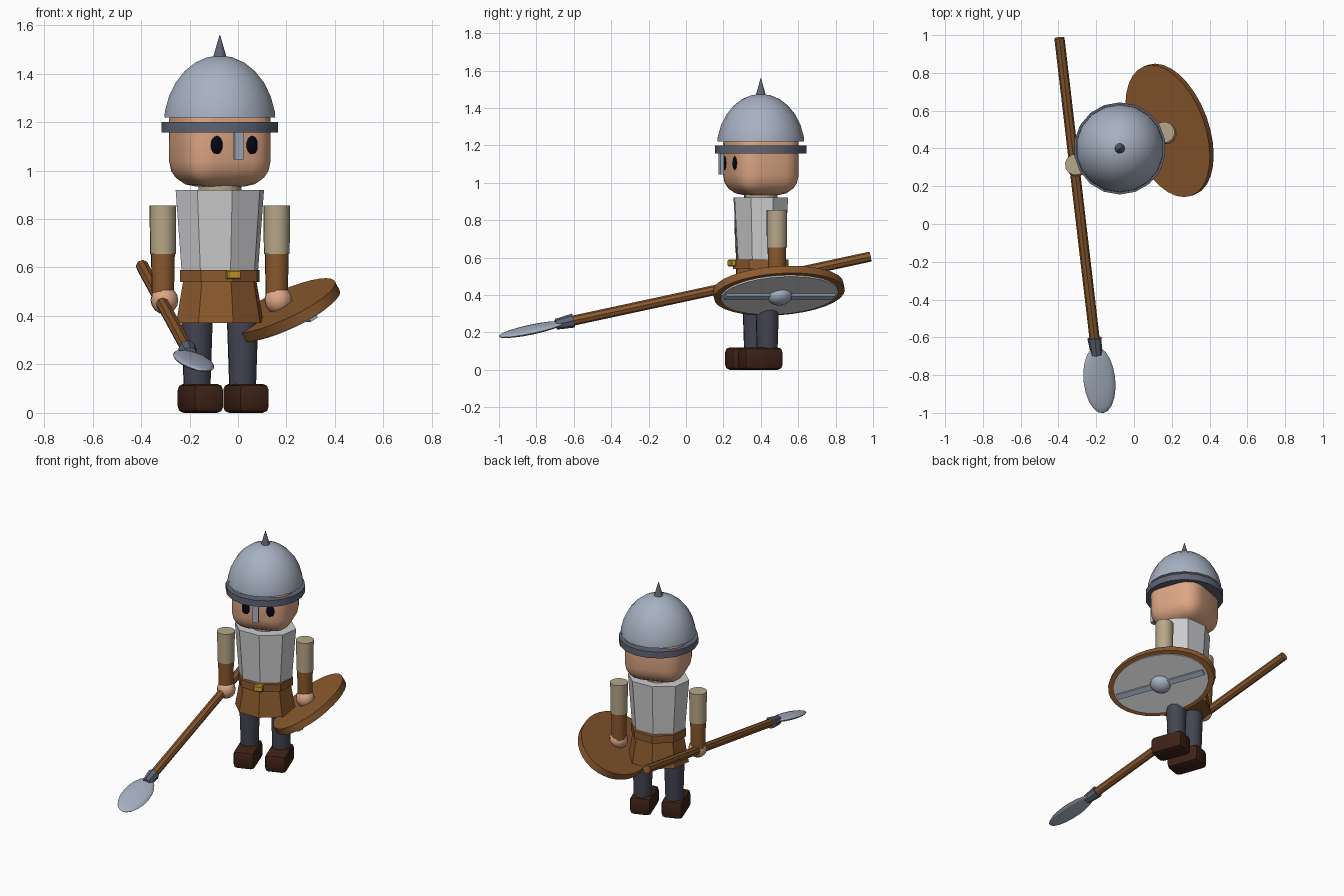
import bpy, bmesh, math
from mathutils import Matrix, Vector

if "Cube" in bpy.data.objects:
    bpy.data.objects.remove(bpy.data.objects["Cube"])

T = Matrix.Translation
R = Matrix.Rotation


def S(x, y, z):
    return Matrix.Diagonal((x, y, z, 1))


def material(name, r, g, b):
    m = bpy.data.materials.new(name)
    m.diffuse_color = [(c / 255) ** 2.2 for c in (r, g, b)] + [1]
    m.use_nodes = True
    m.node_tree.nodes["Principled BSDF"].inputs["Base Color"].default_value = m.diffuse_color
    return m


skin = material("skin", 220, 165, 132)
cloth = material("pale_cloth", 204, 204, 206)
leather = material("brown_leather", 138, 90, 50)
linen = material("tan_linen", 182, 166, 136)
trousers = material("dark_trousers", 70, 70, 84)
boot_mat = material("boot_brown", 64, 39, 29)
steel = material("steel", 166, 176, 193)
iron = material("dark_iron", 96, 101, 116)
gold = material("brass", 200, 155, 48)
black = material("eye_black", 14, 14, 28)

# The figure stands off centre and is turned a little
BODY = T((-0.075, 0.40, 0)) @ R(math.radians(20), 4, 'Z')


def finish(name, bm, mat, matrix):
    bmesh.ops.transform(bm, matrix=matrix, verts=bm.verts)
    bmesh.ops.recalc_face_normals(bm, faces=bm.faces)
    me = bpy.data.meshes.new(name)
    bm.to_mesh(me)
    bm.free()
    me.materials.append(mat)
    ob = bpy.data.objects.new(name, me)
    bpy.context.collection.objects.link(ob)
    return ob


def tube(name, mat, z0, z1, r0, r1, sides, matrix, flat=1.0):
    """Cone section from z0 to z1; flat scales its depth."""
    bm = bmesh.new()
    bmesh.ops.create_cone(bm, cap_ends=True, segments=sides, radius1=r0,
                          radius2=r1, depth=z1 - z0)
    return finish(name, bm, mat, matrix @ T((0, 0, (z0 + z1) / 2)) @ S(1, flat, 1))


def ball(name, mat, centre, size, matrix, u=16, v=10):
    bm = bmesh.new()
    bmesh.ops.create_uvsphere(bm, u_segments=u, v_segments=v, radius=1)
    return finish(name, bm, mat, matrix @ T(centre) @ S(*size))


def box(name, mat, centre, size, matrix, bevel=0, segments=2):
    bm = bmesh.new()
    bmesh.ops.create_cube(bm, size=1)
    bmesh.ops.scale(bm, vec=size, verts=bm.verts)
    if bevel:
        bmesh.ops.bevel(bm, geom=bm.edges[:], offset=bevel, segments=segments,
                        profile=0.5, affect='EDGES')
    return finish(name, bm, mat, matrix @ T(centre))


# Torso, skirt, belt and neck
tube("torso", cloth, 0.56, 0.92, 0.166, 0.194, 8, BODY, 0.77)
tube("tunic_skirt", leather, 0.37, 0.56, 0.192, 0.158, 8, BODY, 0.84)
tube("belt", leather, 0.54, 0.59, 0.175, 0.175, 8, BODY, 0.9)
box("belt_buckle", gold, (0, -0.165, 0.571), (0.06, 0.03, 0.037), BODY, 0.005, 1)
tube("neck", linen, 0.90, 0.96, 0.09, 0.09, 12, BODY)

# Paired limbs
for s, side in ((-1, "right"), (1, "left")):
    arm = BODY @ T((s * 0.25, 0, 0))
    tube(side + "_sleeve", linen, 0.655, 0.855, 0.054, 0.056, 12, arm)
    tube(side + "_bracer", leather, 0.465, 0.66, 0.046, 0.050, 12, arm)
    ball(side + "_hand", skin, (0.004, -0.008, 0.465), (0.058,) * 3, arm, 12, 8)
    leg = BODY @ T((s * 0.1, 0, 0))
    tube(side + "_leg", trousers, 0.10, 0.40, 0.056, 0.066, 12, leg)
    box(side + "_boot", boot_mat, (0, -0.04, 0.06), (0.137, 0.222, 0.12), leg, 0.026)
    ball(side + "_eye", black, (s * 0.077, -0.172, 1.105), (0.027, 0.014, 0.041), BODY)

# Head
box("head", skin, (0, 0, 1.125), (0.38, 0.355, 0.38), BODY, 0.105, 4)

# Helmet: dome cut above its equator, brim, nose guard and spike
bm = bmesh.new()
bmesh.ops.create_uvsphere(bm, u_segments=18, v_segments=14, radius=1)
cut = bmesh.ops.bisect_plane(bm, geom=bm.verts[:] + bm.edges[:] + bm.faces[:],
                             plane_co=(0, 0, 0.135), plane_no=(0, 0, 1),
                             clear_inner=True)
rim = [e for e in cut["geom_cut"] if isinstance(e, bmesh.types.BMEdge)]
bmesh.ops.contextual_create(bm, geom=rim)
finish("helmet_dome", bm, steel, BODY @ T((0, 0, 1.18)) @ S(0.236, 0.236, 0.295))
tube("helmet_brim", iron, 1.157, 1.2, 0.244, 0.244, 18, BODY)
box("nose_guard", steel, (0, -0.225, 1.115), (0.036, 0.02, 0.14), BODY)
tube("helmet_spike", iron, 1.46, 1.56, 0.03, 0.001, 10, BODY)

# Oval shield: tilted, its outer face looks down and out
SHIELD = BODY @ T((0.28, 0, 0.423)) @ R(math.radians(-30), 4, 'Y')
OVAL = 0.365 / 0.228
tube("shield_board", leather, -0.022, 0.022, 0.228, 0.228, 32, SHIELD, OVAL)
tube("shield_face", cloth, -0.031, -0.01, 0.205, 0.205, 32, SHIELD, OVAL)
box("shield_bar", steel, (0, 0, -0.034), (0.036, 0.62, 0.02), SHIELD)
ball("shield_boss", steel, (0, 0, -0.035), (0.062, 0.066, 0.045), SHIELD)

# Spear: frame with z along the shaft and y across the blade
butt, tip = Vector((-0.395, 0.985, 0.605)), Vector((-0.163, -0.998, 0.178))
d = (tip - butt).normalized()
across = d.cross(Vector((0, 0, 1))).normalized()
up = across.cross(d)
SPEAR = T(butt) @ Matrix((up, across, d)).transposed().to_4x4()
tube("spear_shaft", leather, 0, 1.67, 0.027, 0.027, 8, SPEAR)
tube("spear_socket", iron, 1.635, 1.73, 0.038, 0.029, 8, SPEAR)
ball("spear_blade", steel, (0, 0, 1.865), (0.019, 0.086, 0.18),
     SPEAR @ R(math.radians(-12), 4, 'Z'))

# Smooth round parts, keep hard edges
for ob in bpy.context.collection.objects:
    ob.select_set(True)
    bpy.context.view_layer.objects.active = ob
bpy.ops.object.shade_smooth_by_angle(angle=math.radians(32))
